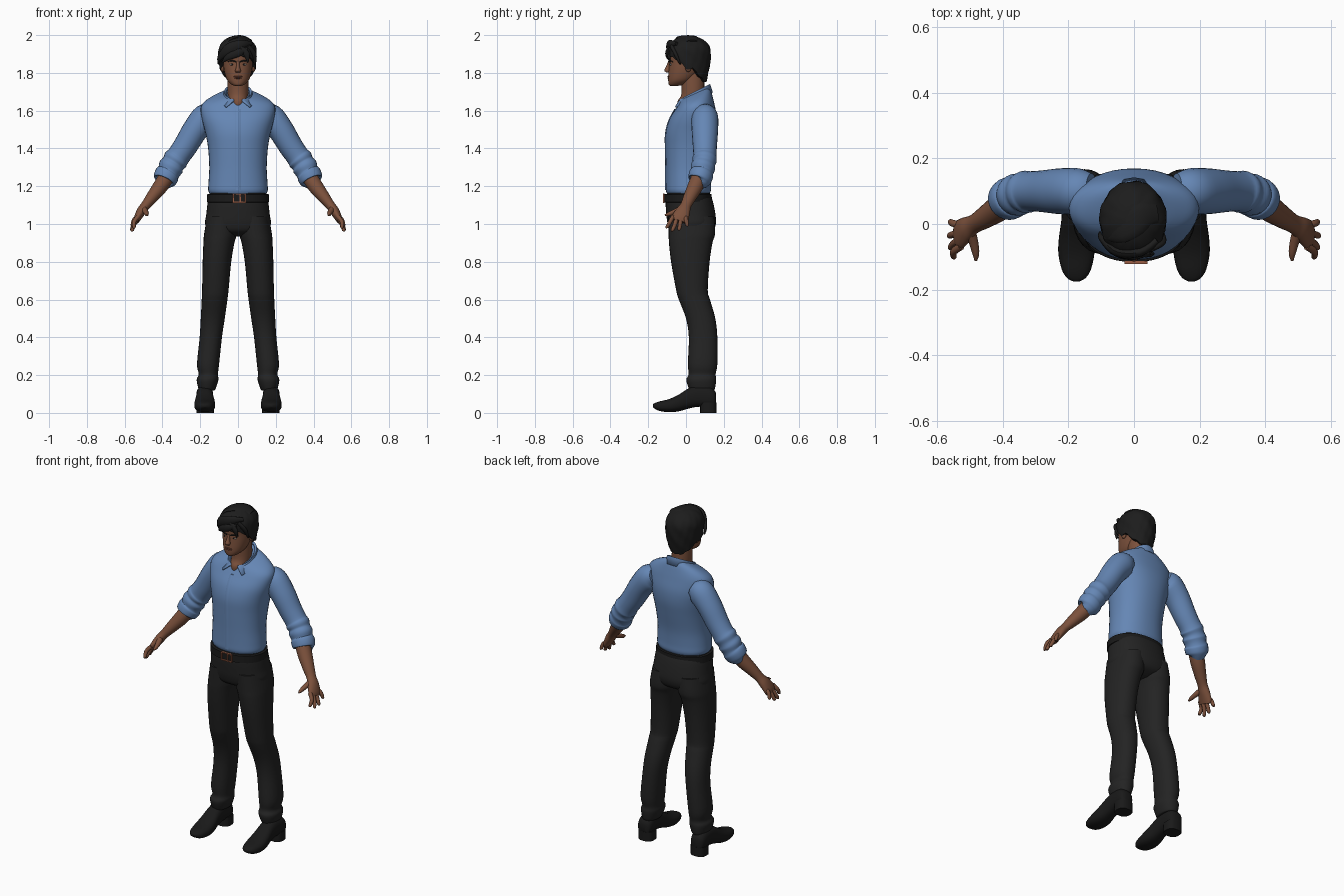
import bpy, bmesh, math
from mathutils import Vector

if "Cube" in bpy.data.objects:
    bpy.data.objects.remove(bpy.data.objects["Cube"], do_unlink=True)


def material(name, color):
    mat = bpy.data.materials.new(name)
    mat.use_nodes = True
    rgba = (*color, 1)
    mat.diffuse_color = rgba
    bsdf = next(n for n in mat.node_tree.nodes if n.type == 'BSDF_PRINCIPLED')
    bsdf.inputs["Base Color"].default_value = rgba
    bsdf.inputs["Roughness"].default_value = 0.8
    return mat


BLUE = material("shirt blue", (.13, .24, .46))
SKIN = material("brown skin", (.2, .082, .045))
LIP = material("lip brown", (.16, .055, .035))
BLACK = material("trouser black", (.017, .017, .017))
HAIR = material("hair black", (.012, .012, .012))
LEATHER = material("leather black", (.01, .01, .01))
COPPER = material("buckle copper", (.32, .11, .06))
WHITE = material("eye white", (.45, .4, .36))
X, Y, Z = Vector((1, 0, 0)), Vector((0, 1, 0)), Vector((0, 0, 1))


def finish(name, bm, mat, angle=50):
    bmesh.ops.recalc_face_normals(bm, faces=bm.faces)
    mesh = bpy.data.meshes.new(name)
    bm.to_mesh(mesh)
    bm.free()
    mesh.materials.append(mat)
    mesh.shade_smooth()
    mesh.set_sharp_from_angle(angle=math.radians(angle))
    obj = bpy.data.objects.new(name, mesh)
    bpy.context.scene.collection.objects.link(obj)
    return obj


def smooth_path(rows, steps):
    """Catmull-Rom interpolation of section rows."""
    out = []
    last = len(rows) - 1
    for i in range(last):
        a, b, c, d = (rows[max(0, min(last, i + k))] for k in (-1, 0, 1, 2))
        for s in range(steps):
            t = s / steps
            out.append([q + t * (r - p + t * (2*p - 5*q + 4*r - w + t * (3*q - p - 3*r + w))) / 2
                        for p, q, r, w in zip(a, b, c, d)])
    return out + [list(rows[last])]


def skin_rings(bm, rings):
    rings = [[bm.verts.new(p) for p in ring] for ring in rings]
    n = len(rings[0])
    for r, s in zip(rings, rings[1:]):
        for i in range(n):
            j = (i + 1) % n
            bm.faces.new((r[i], r[j], s[j], s[i]))
    bm.faces.new(rings[0])
    bm.faces.new(rings[-1])


def loft(name, mat, rows, plane=None, ref=Y, side=1, n=24, steps=4, power=2):
    """Rows are x, y, z, half width, half depth and optional tilt."""
    rows = smooth_path(rows, steps)
    centers = [Vector(r[:3]) for r in rows]
    rings = []
    for i, row in enumerate(rows):
        if plane:
            u, v = plane
        else:
            t = (centers[min(i + 1, len(rows) - 1)] - centers[max(i - 1, 0)]).normalized()
            u = (ref - t * ref.dot(t)).normalized()
            v = t.cross(u)
        tilt = row[5] if len(row) > 5 else 0
        ring = []
        for k in range(n):
            ang = math.tau * k / n
            c, s = math.cos(ang), math.sin(ang)
            c = math.copysign(abs(c) ** (2 / power), c)
            s = math.copysign(abs(s) ** (2 / power), s)
            p = centers[i] + u * c * max(row[3], .001) + v * s * max(row[4], .001)
            p.z += tilt * s * row[4]
            p.x *= side
            ring.append(p)
        rings.append(ring)
    bm = bmesh.new()
    skin_rings(bm, rings)
    return finish(name, bm, mat)


def spans(rows):
    """Rows of z, left, right, front, back (and tilt) become loft rows."""
    return [((a + b) / 2, (f + k) / 2, z, (b - a) / 2, (k - f) / 2, *rest)
            for z, a, b, f, k, *rest in rows]


def blob(name, mat, center, size):
    bm = bmesh.new()
    bmesh.ops.create_uvsphere(bm, u_segments=16, v_segments=10, radius=1)
    for v in bm.verts:
        v.co = Vector(center) + Vector(a * b for a, b in zip(v.co, size))
    return finish(name, bm, mat)


def box(name, mat, center, size):
    bm = bmesh.new()
    bmesh.ops.create_cube(bm, size=1)
    for v in bm.verts:
        v.co = Vector(center) + Vector(a * b for a, b in zip(v.co, size))
    return finish(name, bm, mat)


# Shirt body, with the neckline sloping down to the front
body = [(1.16, .15, -.1, .125, 0), (1.18, .158, -.107, .132, 0), (1.22, .156, -.107, .132, 0),
        (1.3, .152, -.107, .137, 0), (1.4, .158, -.109, .155, 0), (1.48, .172, -.108, .168, 0),
        (1.55, .19, -.09, .168, 0), (1.61, .198, -.058, .155, .05), (1.645, .18, -.042, .145, .15),
        (1.672, .135, -.034, .135, .3), (1.688, .088, -.029, .125, .4), (1.692, .062, -.026, .118, .5)]
loft("shirt_body", BLUE, spans([(z, -w, w, f, k, t) for z, w, f, k, t in body]),
     plane=(X, Y), n=40, power=2.2)
loft("shirt_placket", BLUE, [(0, f, z, .012, .003) for z, w, f, k, t in body[1:8]], plane=(X, Y), n=8)

# Folded collar, open at the front with longer points
bm = bmesh.new()
strip = []
count = 36
for i in range(count + 1):
    t = 2 * i / count - 1
    end = max(0, abs(t) - .65) / .35
    row = []
    for out, drop, turn in ((0, 0, 1), (.008, -.006, 1), (.02 + .028 * end, .036, 1 - .12 * end)):
        phi = t * math.radians(166) * turn
        row.append(bm.verts.new(((.064 + out) * math.sin(phi), .045 + (.073 + out) * math.cos(phi),
                                 1.69 + .042 * math.cos(phi) - drop)))
    strip.append(row)
for r, s in zip(strip, strip[1:]):
    for k in range(2):
        bm.faces.new((r[k], r[k + 1], s[k + 1], s[k]))
collar = finish("shirt_collar", bm, BLUE)
thick = collar.modifiers.new("thickness", 'SOLIDIFY')
thick.thickness, thick.offset = .008, 0

# Pelvis, belt and buckle
loft("trouser_seat", BLACK, spans([
    (1.165, -.15, .15, -.1, .125), (1.12, -.16, .16, -.108, .142), (1.05, -.168, .168, -.104, .156),
    (1., -.174, .174, -.097, .158), (.96, -.15, .15, -.08, .14), (.935, -.08, .08, -.03, .09)]),
    plane=(X, Y), n=40, power=2.3)
loft("belt", LEATHER, spans([(z, -w, w, -w + .049, w - .028) for z, w in
                             ((1.113, .157), (1.116, .165), (1.157, .164), (1.16, .156))]),
     plane=(X, Y), n=40, steps=1, power=2.2)
for x in (-.026, .012, .038):
    box("buckle_upright", COPPER, (x, -.118, 1.137), (.007, .009, .048))
for z in (1.115, 1.159):
    box("buckle_rail", COPPER, (.006, -.118, z), (.07, .009, .006))

# Neck and head
loft("neck", SKIN, [(0, .03, 1.6, .03, .07), (0, .02, 1.65, .045, .064),
                    (0, .036, 1.69, .055, .06), (0, .034, 1.8, .055, .062)], plane=(X, Y))
loft("head", SKIN, spans([(z, -w, w, f, k) for z, w, f, k in (
    (1.731, .016, -.082, -.045), (1.738, .034, -.091, -.01), (1.758, .055, -.094, .03),
    (1.785, .067, -.094, .06), (1.82, .075, -.092, .085), (1.86, .079, -.09, .1),
    (1.9, .08, -.092, .11), (1.94, .07, -.075, .1), (1.975, .03, -.03, .05))]),
    plane=(X, Y), n=32, power=2.15)
loft("nose", SKIN, [(0, -.086, 1.862, .007, .008), (0, -.092, 1.835, .009, .013),
                    (0, -.099, 1.813, .015, .016), (0, -.094, 1.803, .012, .01)], plane=(X, Y), n=12)
blob("upper_lip", LIP, (0, -.092, 1.78), (.024, .007, .004))
blob("lower_lip", LIP, (0, -.092, 1.773), (.02, .007, .005))
for side, label in ((1, "left"), (-1, "right")):
    blob(label + "_eye", WHITE, (side * .032, -.079, 1.844), (.013, .007, .005))
    blob(label + "_iris", HAIR, (side * .031, -.083, 1.844), (.005, .004, .005))
    blob(label + "_ear", SKIN, (side * .082, .012, 1.835), (.012, .018, .03))
    loft(label + "_eyebrow", HAIR, [(.012, -.091, 1.859, .004, .003), (.035, -.085, 1.865, .004, .004),
                                    (.056, -.07, 1.858, .002, .002)], ref=Z, side=side, n=8)

# Hair cap with a hairline that drops from brow to sideburn to nape
line = [(0, 1.89), (.6, 1.885), (1.1, 1.865), (1.45, 1.82), (1.75, 1.825), (2.1, 1.79), (2.6, 1.757), (3.2, 1.75)]


def hairline(phi):
    phi = abs(phi)
    for (a, za), (b, zb) in zip(line, line[1:]):
        if phi <= b:
            return za + (zb - za) * (phi - a) / (b - a) + .004 * math.sin(phi * 11)


rings = []
layers, around = 16, 64
for j in range(layers + 2):
    v = min(1, (j + .5) / (layers + .5))
    ring = []
    for k in range(around):
        phi = math.tau * k / around - math.pi
        z = 1.995 - v ** 1.6 * (1.995 - hairline(phi))
        h = z - 1.91
        r = math.sqrt(max(.01, 1 - (h / .087) ** 2)) if h > 0 else 1 - .22 * (h / .16) ** 2
        r *= 1 + .018 * math.sin(phi * 7 + z * 60) + .01 * math.sin(phi * 15 - z * 40)
        if j > layers:
            r *= .8
        ring.append((.102 * r * math.sin(phi) - .003, .014 - .117 * r * math.cos(phi), z))
    rings.append(ring)
bm = bmesh.new()
skin_rings(bm, rings)
finish("hair_cap", bm, HAIR)

# Fringe swept across the forehead and a lifted crown
locks = [
    (Z, [(.07, -.05, 1.955, .01, .01), (.02, -.085, 1.95, .025, .014), (-.05, -.085, 1.925, .03, .016),
         (-.097, -.045, 1.88, .016, .01), (-.104, -.025, 1.845, .003, .003)]),
    (Z, [(.05, -.085, 1.925, .01, .008), (0, -.1, 1.905, .02, .01), (-.05, -.09, 1.886, .018, .01),
         (-.084, -.06, 1.855, .004, .004)]),
    (X, [(.015, -.09, 1.935, .012, .01), (.045, -.092, 1.9, .017, .009), (.052, -.084, 1.855, .003, .003)]),
    (X, [(.05, -.075, 1.94, .015, .01), (.082, -.055, 1.9, .016, .01), (.09, -.03, 1.845, .004, .004)]),
    (Y, [(.07, .03, 1.965, .03, .01), (.02, .02, 1.985, .045, .014), (-.04, -.02, 1.975, .04, .014),
         (-.085, -.04, 1.93, .01, .008)])]
for ref, rows in locks:
    loft("hair_lock", HAIR, rows, ref=ref, n=12)

# Limbs, mirrored left and right
for side, label in ((1, "left"), (-1, "right")):
    loft(label + "_sleeve", BLUE, [
        (.13, .1, 1.585, .055, .05), (.17, .1, 1.565, .07, .073), (.225, .1, 1.5, .07, .068),
        (.277, .1, 1.415, .064, .064), (.315, .1, 1.36, .061, .062), (.33, .098, 1.34, .065, .067),
        (.343, .095, 1.32, .06, .061), (.355, .09, 1.3, .065, .067), (.367, .085, 1.275, .06, .06),
        (.376, .08, 1.26, .065, .066), (.39, .07, 1.23, .06, .061), (.392, .068, 1.226, .042, .042)],
        side=side)
    loft(label + "_forearm", SKIN, [
        (.365, .08, 1.27, .042, .042), (.41, .05, 1.2, .041, .04), (.455, .02, 1.142, .034, .032),
        (.488, 0, 1.1, .029, .025), (.51, -.014, 1.07, .037, .025), (.53, -.03, 1.035, .045, .02),
        (.538, -.037, 1.015, .04, .015)], side=side)
    fingers = {"index": (-.068, .55, -.1, .977), "middle": (-.047, .56, -.072, .961),
               "ring": (-.026, .563, -.036, .966), "little": (-.004, .56, .006, .988)}
    for finger, (y, tx, ty, tz) in fingers.items():
        loft(f"{label}_{finger}_finger", SKIN, [
            (.528, y, 1.04, .012, .012), (.55, (y + ty) / 2, tz + .035, .011, .011),
            (tx, ty, tz + .006, .009, .009), (tx, ty, tz, .003, .003)], side=side, n=10)
    loft(label + "_thumb", SKIN, [
        (.503, -.015, 1.085, .018, .018), (.49, -.055, 1.067, .014, .015),
        (.483, -.09, 1.053, .011, .011), (.483, -.112, 1.046, .004, .004)], ref=Z, side=side, n=10)
    loft(label + "_trouser_leg", BLACK, spans([
        (1.04, .005, .163, -.095, .15), (.95, .006, .179, -.092, .154), (.9, .019, .183, -.09, .14),
        (.8, .036, .187, -.079, .125), (.65, .05, .19, -.052, .115), (.6, .056, .192, -.038, .127),
        (.5, .07, .197, 0, .155), (.4, .085, .203, .015, .166), (.26, .1, .217, .01, .166),
        (.205, .106, .208, .014, .157), (.175, .104, .219, .002, .16), (.125, .12, .208, .016, .152),
        (.12, .13, .2, .025, .14)]), plane=(X, Y), side=side, n=28, power=2.2)
    # Shoe rows: y, sole height, top height, half width
    shoe = [(-.176, .032, .044, .008), (-.165, .022, .052, .028), (-.14, .01, .061, .044),
            (-.09, .004, .073, .055), (-.04, .008, .096, .053), (.01, .022, .128, .046),
            (.06, .032, .145, .044), (.12, .032, .14, .045), (.15, .033, .12, .038), (.16, .04, .1, .02)]
    loft(label + "_shoe", LEATHER, [(.176, y, (a + b) / 2, w, (b - a) / 2) for y, a, b, w in shoe],
         plane=(X, Z), side=side, power=2.5)
    loft(label + "_shoe_heel", LEATHER, [(.174, .118, z, .046, .043) for z in (0, .055)],
         plane=(X, Y), side=side, steps=1, power=2.8)
